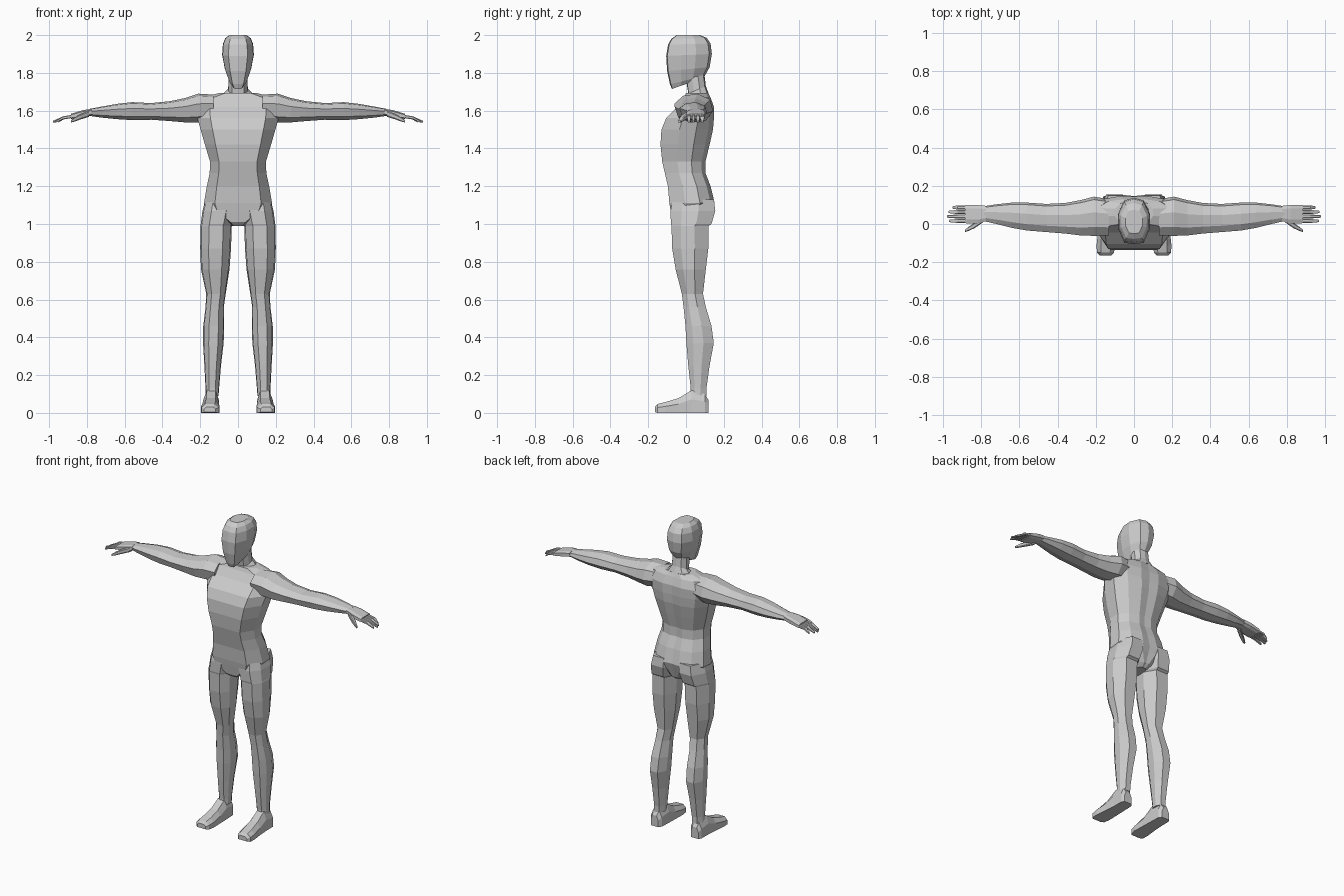
import bpy, bmesh
from mathutils import Vector

grey = bpy.data.materials.new("light grey")
grey.diffuse_color = (0.6, 0.6, 0.6, 1)

# Unit cross-sections (width, depth), front at -1
TORSO = [(.68, -1), (1, -.3), (1, .35), (.72, .82), (.3, 1), (0, .95),
         (-.3, 1), (-.72, .82), (-1, .35), (-1, -.3), (-.68, -1)]
LIMB = [(.45, -1), (.92, -.5), (1, .25), (.5, 1), (-.5, 1), (-1, .25), (-.92, -.5), (-.45, -1)]
HEAD = [(.0, -1), (.6, -.95), (.97, -.35), (1, .3), (.62, .88), (0, 1),
        (-.62, .88), (-1, .3), (-.97, -.35), (-.6, -.95)]
ARM = [(.3, -1), (.85, -.55), (1, .2), (.6, .85), (-.2, 1), (-.9, .6), (-1, -.1), (-.6, -.8)]
BOX = [(1, -.6), (1, .6), (.6, 1), (-.6, 1), (-1, .6), (-1, -.6), (-.6, -1), (.6, -1)]
SOLE = [(1, -1), (1, .2), (.55, 1), (-.55, 1), (-1, .2), (-1, -1)]


def loft(name, rings, mirror=False):
    """Skin a row of point rings, cap both ends, optionally mirror across x."""
    bm = bmesh.new()
    loops = [[bm.verts.new(p) for p in r] for r in rings]
    n = len(loops[0])
    for a, b in zip(loops, loops[1:]):
        for i in range(n):
            bm.faces.new((a[i], a[(i + 1) % n], b[(i + 1) % n], b[i]))
    bm.faces.new(loops[0])
    bm.faces.new(loops[-1][::-1])
    bmesh.ops.recalc_face_normals(bm, faces=bm.faces)
    me = bpy.data.meshes.new(name)
    bm.to_mesh(me)
    bm.free()
    me.materials.append(grey)
    ob = bpy.data.objects.new(name, me)
    bpy.context.collection.objects.link(ob)
    if mirror:
        ob.modifiers.new("mirror", 'MIRROR')
    return ob


def level(shape, x0, x1, y0, y1, z0, z1=None):
    """Horizontal ring; z0 is the front height and z1 the back height."""
    z1 = z0 if z1 is None else z1
    return [Vector(((x0 + x1) / 2 + u * (x1 - x0) / 2, (y0 + y1) / 2 + v * (y1 - y0) / 2,
                    z0 + (z1 - z0) * (v + 1) / 2)) for u, v in shape]


def across(shape, x, y0, y1, z0, z1):
    """Ring facing along x."""
    return [Vector((x, (y0 + y1) / 2 + v * (y1 - y0) / 2,
                    (z0 + z1) / 2 + u * (z1 - z0) / 2)) for u, v in shape]


def along(shape, y, x0, x1, z0, z1):
    """Ring facing along y."""
    return [Vector(((x0 + x1) / 2 + u * (x1 - x0) / 2, y,
                    (z0 + z1) / 2 + v * (z1 - z0) / 2)) for u, v in shape]


# Torso: half width, front, back, height
loft("torso", [level(TORSO, -w, w, f, b, z) for w, f, b, z in [
    (.035, -.05, .09, .99), (.06, -.07, .115, 1.01), (.165, -.082, .14, 1.075),
    (.18, -.088, .152, 1.11), (.165, -.096, .13, 1.2), (.15, -.112, .103, 1.27),
    (.148, -.126, .103, 1.33), (.175, -.135, .125, 1.42), (.198, -.13, .143, 1.5),
    (.215, -.105, .148, 1.56), (.22, -.045, .148, 1.62), (.19, -.01, .13, 1.67),
    (.1, .0, .118, 1.693)]])

# Neck and head
loft("neck", [level(HEAD, -w, w, f, b, z0, z1) for w, f, b, z0, z1 in [
    (.085, .0, .12, 1.67, 1.69), (.052, .012, .105, 1.69, 1.73), (.05, .0, .098, 1.77, 1.79)]])
loft("head", [level(HEAD, -w, w, f, b, z0, z1) for w, f, b, z0, z1 in [
    (.032, -.075, .07, 1.715, 1.765), (.048, -.085, .1, 1.74, 1.785), (.07, -.1, .125, 1.81, 1.83),
    (.084, -.105, .137, 1.89, 1.9), (.08, -.095, .13, 1.95, 1.955),
    (.068, -.078, .11, 1.98, 1.985), (.045, -.05, .075, 2, 2)]])

# Legs: inner, outer, front, back, height
loft("legs", [level(LIMB, *r) for r in [
    (.02, .172, -.07, .148, 1.13), (.015, .188, -.082, .155, 1.07), (.03, .197, -.08, .135, 1.0),
    (.033, .199, -.077, .12, .99), (.037, .2, -.073, .118, .87), (.045, .196, -.055, .105, .76),
    (.065, .168, -.022, .09, .63), (.075, .172, -.013, .105, .56), (.073, .184, -.003, .135, .46),
    (.076, .185, .002, .147, .37), (.09, .178, .012, .125, .25), (.1, .172, .025, .108, .13),
    (.103, .172, .025, .108, .09)]], True)

# Feet: y, inner, outer, bottom, top
loft("feet", [along(SOLE, *r) for r in [
    (.118, .118, .172, 0, .07), (.1, .105, .182, 0, .1), (.03, .102, .183, 0, .12),
    (-.04, .1, .188, 0, .078), (-.11, .098, .196, 0, .057), (-.15, .105, .194, 0, .047),
    (-.165, .118, .18, .004, .032)]], True)

# Arms: x, front, back, bottom, top
loft("arms", [across(ARM, *r) for r in [
    (.13, -.06, .13, 1.55, 1.685), (.21, -.062, .143, 1.537, 1.69), (.28, -.06, .125, 1.538, 1.667),
    (.36, -.05, .11, 1.545, 1.65), (.46, -.042, .105, 1.552, 1.64), (.56, -.034, .112, 1.55, 1.645),
    (.64, -.02, .112, 1.555, 1.636), (.72, .0, .103, 1.563, 1.622),
    (.785, .015, .093, 1.572, 1.61)]], True)

# Palms
loft("palms", [across(BOX, *r) for r in [
    (.775, .015, .095, 1.575, 1.61), (.82, .003, .1, 1.566, 1.603),
    (.885, .004, .1, 1.556, 1.583)]], True)

# Four fingers, longest in the middle
for i, (name, tip) in enumerate([("index", .968), ("middle", .98), ("ring", .972), ("little", .95)]):
    y = .016 + i * .0235
    loft(name + "_fingers", [across(BOX, x, y - r, y + r, z - r * .8, z + r * .8) for x, r, z in [
        (.875, .0105, 1.57), (.925, .0105, 1.562), (tip, .006, 1.541)]], True)

# Thumbs
loft("thumbs", [across(BOX, x, y - r, y + r, z - r, z + r) for x, y, z, r in [
    (.79, .025, 1.583, .016), (.835, -.008, 1.567, .014), (.865, -.025, 1.553, .011),
    (.885, -.036, 1.543, .006)]], True)
